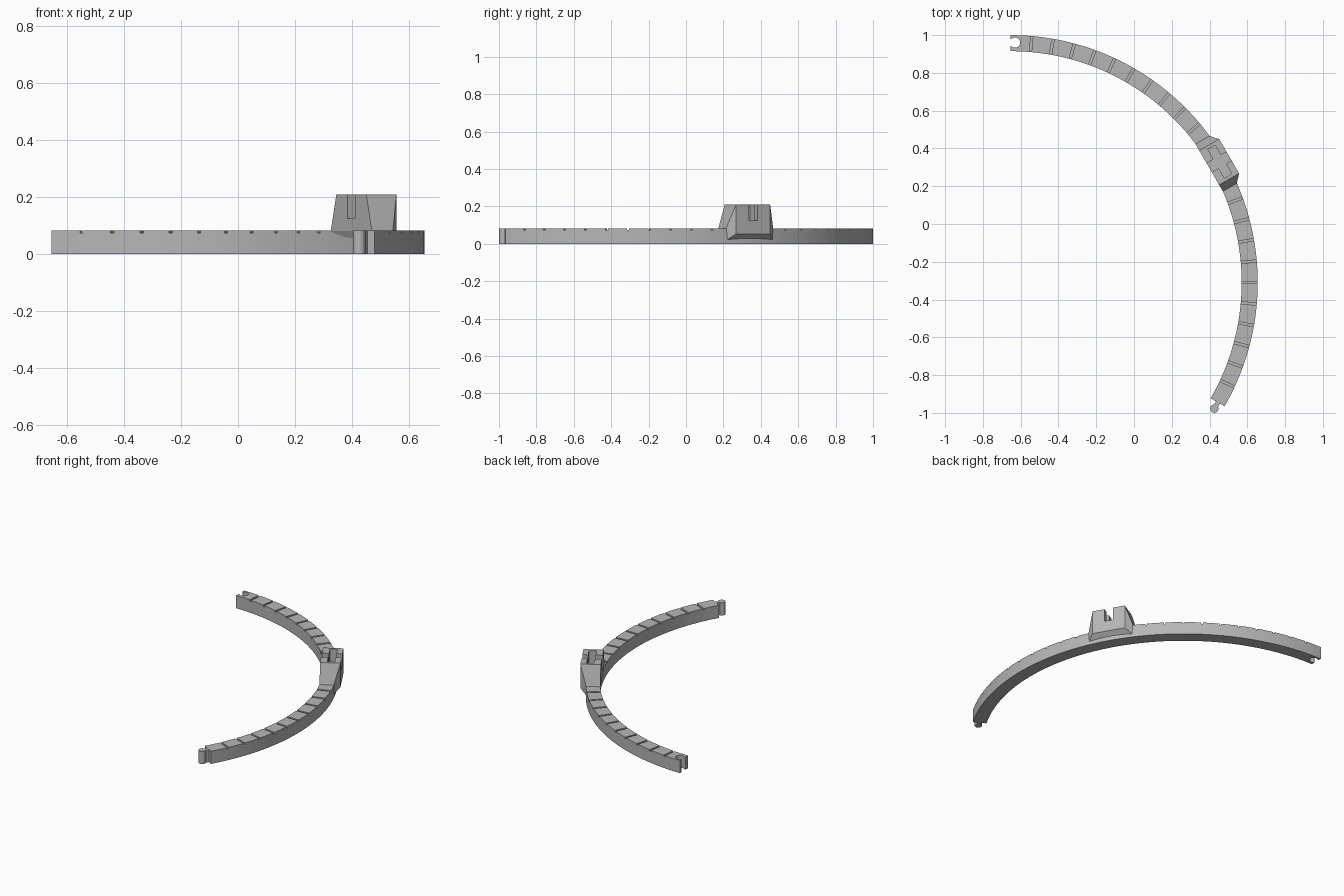
import bpy, bmesh, math
from mathutils import Matrix, Vector

if "Cube" in bpy.data.objects:
    bpy.data.objects.remove(bpy.data.objects["Cube"])

CX, CY = -0.655, -0.31          # centre of the arc
R_IN, R_OUT, H = 1.225, 1.31, 0.083
R_MID = (R_IN + R_OUT) / 2

grey = bpy.data.materials.new("light grey")
grey.diffuse_color = (0.47, 0.47, 0.47, 1)
grey.use_nodes = True
grey.node_tree.nodes["Principled BSDF"].inputs["Base Color"].default_value = grey.diffuse_color


def frame(deg):
    """Local frame: x = radial, y = tangential, origin at the arc centre."""
    return Matrix.Translation((CX, CY, 0)) @ Matrix.Rotation(math.radians(deg), 4, 'Z')


def finish(name, bm):
    bmesh.ops.recalc_face_normals(bm, faces=bm.faces)
    me = bpy.data.meshes.new(name)
    bm.to_mesh(me)
    bm.free()
    me.materials.append(grey)
    ob = bpy.data.objects.new(name, me)
    bpy.context.collection.objects.link(ob)
    return ob


def box(bm, m, x0, x1, y0, y1, z0, z1):
    mid = Matrix.Translation(((x0 + x1) / 2, (y0 + y1) / 2, (z0 + z1) / 2))
    size = Matrix.Diagonal((x1 - x0, y1 - y0, z1 - z0, 1))
    bmesh.ops.create_cube(bm, size=1, matrix=m @ mid @ size)


def cylinder(bm, m, x, y, r, z0, z1):
    bmesh.ops.create_cone(bm, cap_ends=True, segments=32, radius1=r, radius2=r, depth=z1 - z0,
                          matrix=m @ Matrix.Translation((x, y, (z0 + z1) / 2)))


def cut(ob, bm):
    cutter = finish("cutter", bm)
    mod = ob.modifiers.new("cut", 'BOOLEAN')
    mod.operation, mod.solver, mod.object = 'DIFFERENCE', 'EXACT', cutter
    mod.use_self = True
    bpy.context.view_layer.objects.active = ob
    bpy.ops.object.modifier_apply(modifier=mod.name)
    bpy.data.objects.remove(cutter)


def smooth(ob):
    bpy.ops.object.select_all(action='DESELECT')
    ob.select_set(True)
    bpy.context.view_layer.objects.active = ob
    bpy.ops.object.shade_smooth_by_angle(angle=math.radians(25))


# Curved rail: 120 degree arc extruded upward
bm = bmesh.new()
N = 96
angles = [math.radians(90 - 120 * i / N) for i in range(N + 1)]
rows = []
for a in angles:
    rows.append([bm.verts.new((CX + r * math.cos(a), CY + r * math.sin(a), z))
                 for r, z in ((R_IN, 0), (R_OUT, 0), (R_OUT, H), (R_IN, H))])
for p, q in zip(rows, rows[1:]):
    for k in range(4):
        bm.faces.new((p[k], p[(k + 1) % 4], q[(k + 1) % 4], q[k]))
bm.faces.new(rows[0])
bm.faces.new(rows[-1])
rail = finish("curved_rail", bm)

# Radial grooves across the top, every five degrees
bm = bmesh.new()
for d in range(5, 120, 5):
    if abs(d - 60) > 5:
        box(bm, frame(90 - d), R_IN - 0.03, R_OUT + 0.03, -0.006, 0.006, H - 0.009, H + 0.02)
cut(rail, bm)

# Round socket with an open throat at the starting end
bm = bmesh.new()
cylinder(bm, Matrix(), -0.63, CY + R_MID + 0.003, 0.027, -0.02, H + 0.02)
cut(rail, bm)
bm = bmesh.new()
box(bm, Matrix(), -0.70, -0.63, CY + R_MID - 0.016, CY + R_MID + 0.022, -0.02, H + 0.02)
cut(rail, bm)
smooth(rail)

# Matching pin and neck at the other end
bm = bmesh.new()
cylinder(bm, frame(-30), R_MID + 0.002, -0.038, 0.022, 0, H)
smooth(finish("end_pin", bm))
bm = bmesh.new()
box(bm, frame(-30), R_MID - 0.010, R_MID + 0.014, -0.036, 0.01, 0, H)
finish("pin_neck", bm)

# Mounting block with flared foot, at the middle of the rail
bm = bmesh.new()
B_IN, B_OUT = 1.216, 1.338
for s in (-1, 1):
    for r, t, z in ((B_IN, 0.105, 0.21), (B_OUT, 0.105, 0.21),
                    (B_IN, 0.105, 0.12), (B_OUT, 0.105, 0.12), (B_OUT, 0.105, 0.053),
                    (B_IN, 0.145, 0.081), (1.30, 0.146, 0.081), (1.295, 0.146, 0.016),
                    (1.24, 0.13, 0.016)):
        bm.verts.new(frame(30) @ Vector((r, s * t, z)))
hull = bmesh.ops.convex_hull(bm, input=bm.verts)
bmesh.ops.delete(bm, geom=[v for v in bm.verts if not v.link_faces], context='VERTS')
bmesh.ops.dissolve_limit(bm, angle_limit=0.01, verts=bm.verts, edges=bm.edges)
block = finish("mounting_block", bm)

# Cross-shaped slot in the block: open radially, closed along the rail
for x0, x1, t in ((1.15, 1.40, 0.027), (1.258, 1.303, 0.088)):
    bm = bmesh.new()
    box(bm, frame(30), x0, x1, -t, t, 0.125, 0.25)
    cut(block, bm)
